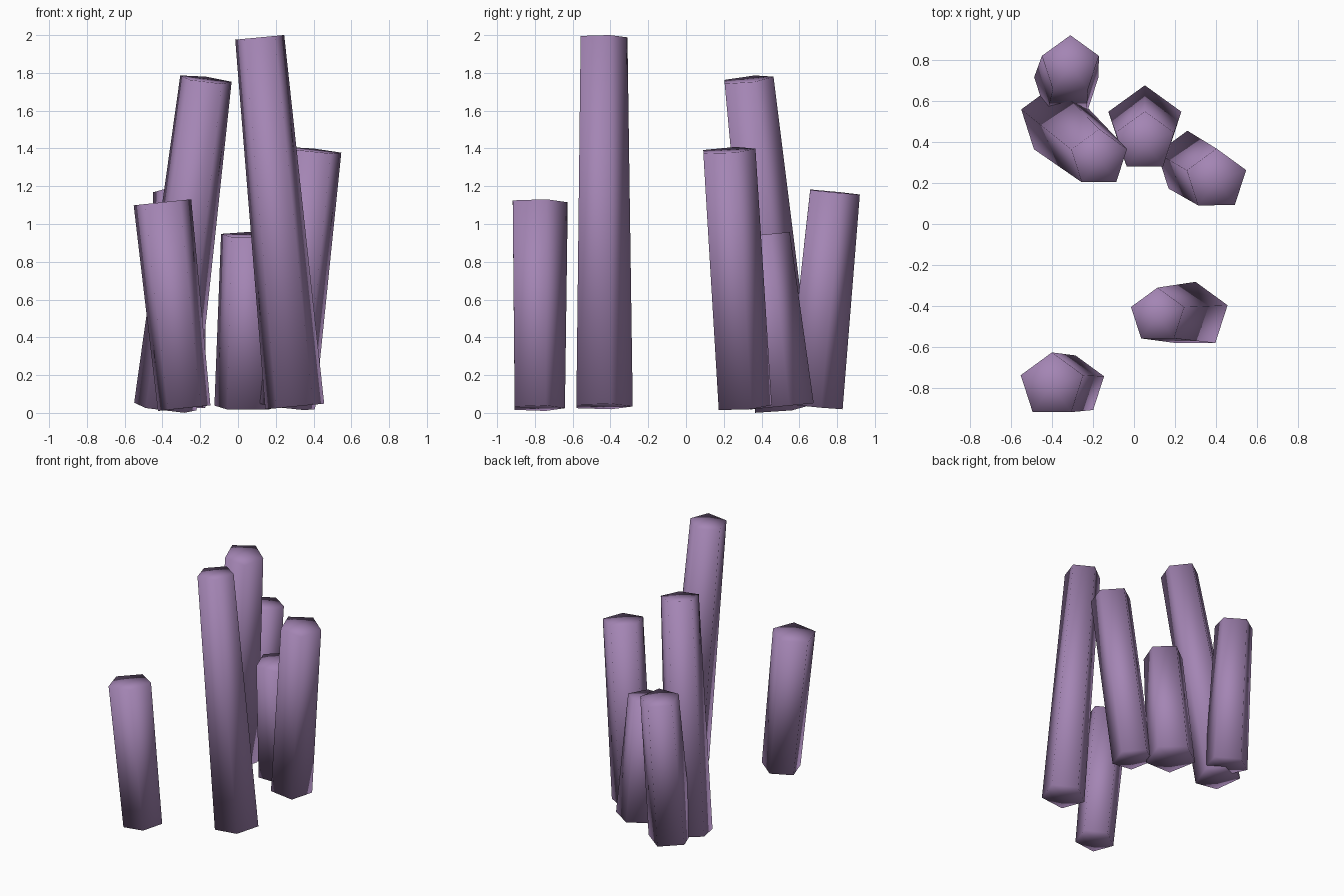
import bpy
import bmesh
import math
from mathutils import Vector

if "Cube" in bpy.data.objects:
    bpy.data.objects.remove(bpy.data.objects["Cube"], do_unlink=True)

SIDES = 5

purple = bpy.data.materials.new("dusty_purple")
purple.use_nodes = True
colour = (0.37, 0.235, 0.456, 1)
purple.diffuse_color = colour
purple.node_tree.nodes["Principled BSDF"].inputs["Base Color"].default_value = colour


def crystal(name, base, base_radius, tip, tip_radius):
    """Tapered five-sided shaft from base to tip, square to its own axis."""
    base, tip = Vector(base), Vector(tip)
    turn = Vector((0, 0, 1)).rotation_difference(tip - base)
    bm = bmesh.new()

    def ring(centre, radius):
        angles = [math.pi / 2 + math.tau * i / SIDES for i in range(SIDES)]
        return [bm.verts.new(centre + turn @ Vector((math.cos(a), math.sin(a), 0)) * radius)
                for a in angles]

    low, high = ring(base, base_radius), ring(tip, tip_radius)
    low_mid, high_mid = bm.verts.new(base), bm.verts.new(tip)
    for i in range(SIDES):
        j = (i + 1) % SIDES
        bm.faces.new((low[i], low[j], high[j], high[i]))
        bm.faces.new((high[i], high[j], high_mid))
        bm.faces.new((low[j], low[i], low_mid))
    # The whole shaft is softly shaded, caps included
    for face in bm.faces:
        face.smooth = True
    mesh = bpy.data.meshes.new(name)
    bm.to_mesh(mesh)
    bm.free()
    mesh.materials.append(purple)
    bpy.context.collection.objects.link(bpy.data.objects.new(name, mesh))


# Front pair
crystal("front_tall_crystal", (0.30, -0.447, 0.034), 0.165, (0.115, -0.447, 1.988), 0.137)
crystal("front_short_crystal", (-0.285, -0.788, 0.025), 0.147, (-0.40, -0.787, 1.115), 0.161)
# Back cluster
crystal("back_tall_crystal", (-0.385, 0.506, 0.028), 0.175, (-0.17, 0.32, 1.765), 0.144)
crystal("back_rear_crystal", (-0.33, 0.665, 0.035), 0.165, (-0.31, 0.775, 1.17), 0.146)
crystal("back_small_crystal", (0.053, 0.49, 0.033), 0.187, (0.053, 0.40, 0.943), 0.15)
crystal("back_left_crystal", (0.26, 0.299, 0.032), 0.156, (0.402, 0.215, 1.39), 0.153)
